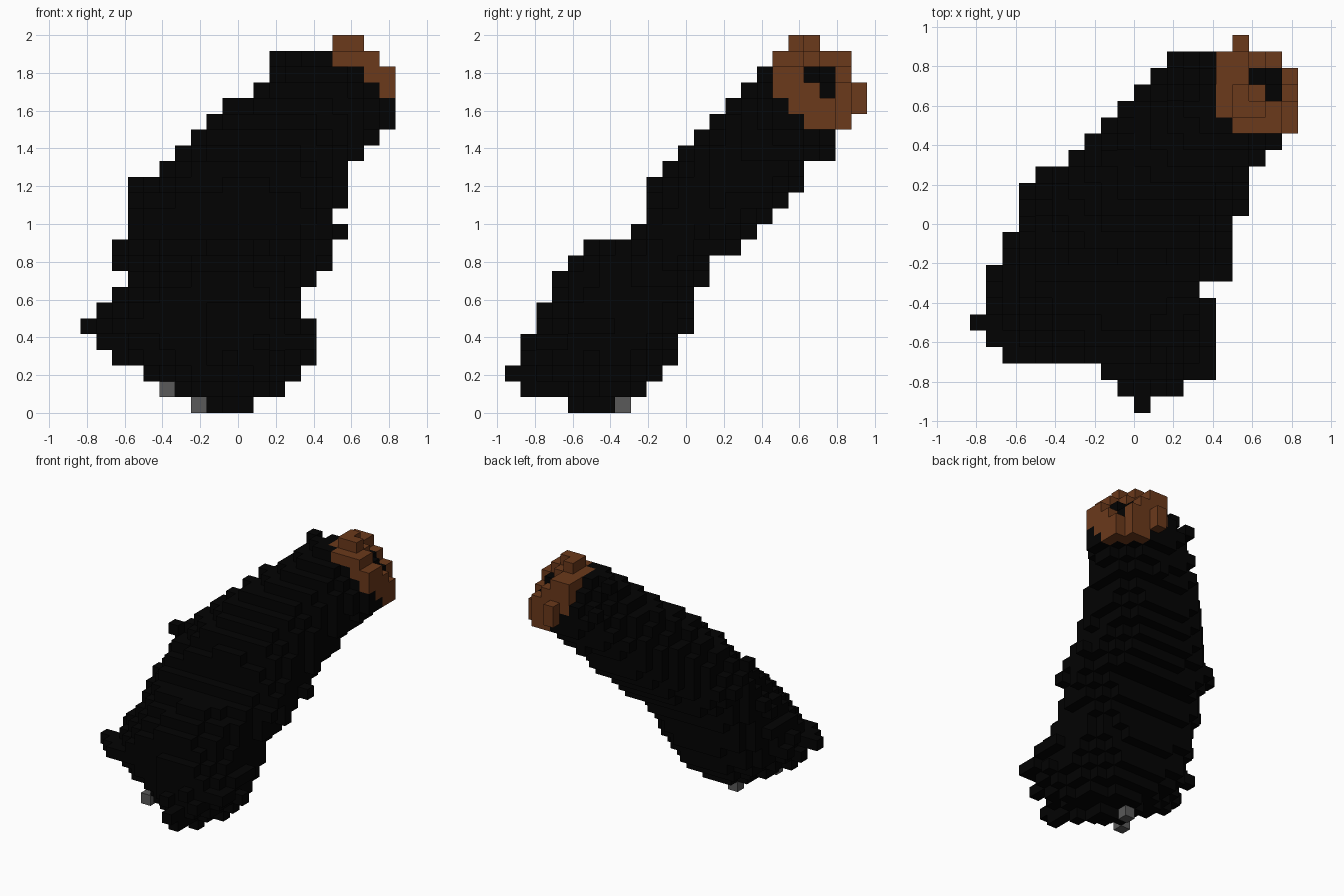
import bpy, bmesh
from itertools import product
from mathutils import Vector

if "Cube" in bpy.data.objects:
    bpy.data.objects.remove(bpy.data.objects["Cube"])

S = 1 / 12  # block size
NX, NY, NZ = 20, 23, 24

# Outline profiles in blocks, as (start, end) pairs
FRONT = [(7, 11), (5, 13), (4, 14), (2, 15), (1, 15), (0, 15), (1, 14), (2, 14),
         (3, 15), (2, 16), (2, 16), (3, 17), (3, 16), (3, 17), (3, 17), (5, 17),
         (6, 18), (7, 19), (8, 20), (9, 20), (11, 20), (12, 20), (12, 19), (16, 18)]
SIDE = [(4, 8), (1, 9), (0, 10), (1, 11), (1, 11), (2, 12), (2, 12), (3, 12),
        (3, 13), (4, 13), (5, 15), (8, 16), (9, 17), (9, 18), (9, 19), (10, 19),
        (11, 21), (12, 21), (13, 22), (14, 23), (15, 23), (16, 22), (17, 22), (18, 20)]
PLAN = [(10, 11), (9, 13), (8, 15), (2, 15), (1, 15), (0, 15), (1, 15), (1, 14),
        (1, 16), (2, 16), (2, 16), (3, 16), (3, 17), (3, 17), (4, 17), (6, 18),
        (7, 19), (8, 20), (9, 20), (10, 20), (11, 20), (12, 19), (16, 17)]
STUDS = {(5, 4, 1), (7, 7, 0)}
DIRS = [Vector(d) for d in ((1, 0, 0), (-1, 0, 0), (0, 1, 0), (0, -1, 0), (0, 0, 1), (0, 0, -1))]


def inside(pair, v):
    return pair[0] <= v < pair[1]


def hollow(x, y, z):
    """Slanted end face, the socket sunk into it and the notch before it."""
    return (x + y + z > 59 or (y == 20 and x + z >= 39)
            or (y == 19 and x + z >= 40) or (y == 16 and x + z >= 39))


def diagonal(x, y, z):
    """Limits of the leaning shape along the horizontal diagonal."""
    low = z if z <= 10 else 2.2 * z - 17.6
    return x + y >= low - 0.5 * (z > 10) and (z > 16 or x + y <= 19 + z)


def beside_stud(x, y, z):
    return (x, z) in ((5, 1), (7, 0)) and (x, y, z) not in STUDS


blocks = {(x, y, z) for x, y, z in product(range(NX), range(NY), range(NZ))
          if inside(FRONT[z], x) and inside(SIDE[z], y) and inside(PLAN[y], x)
          and diagonal(x, y, z) and not hollow(x, y, z) and not beside_stud(x, y, z)}


def neighbours(b):
    return [(b[0] + int(d.x), b[1] + int(d.y), b[2] + int(d.z)) for d in DIRS]


def lines(b):
    """The three axis lines through a block."""
    return [(a,) + b[:a] + b[a + 1:] for a in range(3)]


# Round the sharp edges while keeping the outlines
OFFSETS = list(product(range(-2, 3), repeat=3))
counts = {}
for b in blocks:
    for k in lines(b):
        counts[k] = counts.get(k, 0) + 1
for step in range(3):
    sharp = []
    for b in blocks:
        if b in STUDS or (b[0] >= 15 and b[1] >= 17 and b[2] >= 18):
            continue
        if all(n in blocks for n in neighbours(b)):
            continue
        mass = sum((b[0] + i, b[1] + j, b[2] + k) in blocks for i, j, k in OFFSETS)
        if mass < 57:
            sharp.append((mass, b))
    for mass, b in sorted(sharp):
        if all(counts[k] > 1 for k in lines(b)):
            blocks.discard(b)
            for k in lines(b):
                counts[k] -= 1


# Sort the blocks into parts
def part_of(b):
    x, y, z = b
    if b in STUDS:
        return "base_studs"
    socket = b == (18, 19, 21) or (y == 20 and x + z == 38 and x in (17, 18))
    if x >= 15 and y >= 17 and x + y + 1.1 * z > 57.15 and not socket:
        return "end_cap"
    return "main_body"


def material(name, rgb):
    m = bpy.data.materials.new(name)
    m.use_nodes = True
    m.diffuse_color = (*rgb, 1)
    m.node_tree.nodes["Principled BSDF"].inputs["Base Color"].default_value = (*rgb, 1)
    return m


MATS = {"main_body": material("black", (0.0008, 0.0008, 0.0008)),
        "end_cap": material("brown", (0.147, 0.041, 0.011)),
        "base_studs": material("grey", (0.1, 0.1, 0.1))}


# Build one mesh per part from the exposed block sides
def build(name):
    bm = bmesh.new()
    for b in sorted(blocks):
        if part_of(b) != name:
            continue
        centre = Vector((b[0] + 0.5 - NX / 2, b[1] + 0.5 - NY / 2, b[2] + 0.5))
        for d, n in zip(DIRS, neighbours(b)):
            if n in blocks:
                continue
            u = Vector((d.y, d.z, d.x))
            w = d.cross(u)
            bm.faces.new([bm.verts.new((centre + 0.5 * (d + i * u + j * w)) * S)
                          for i, j in ((-1, -1), (1, -1), (1, 1), (-1, 1))])
    bmesh.ops.remove_doubles(bm, verts=bm.verts, dist=S * 0.01)
    mesh = bpy.data.meshes.new(name)
    bm.to_mesh(mesh)
    bm.free()
    mesh.materials.append(MATS[name])
    bpy.context.collection.objects.link(bpy.data.objects.new(name, mesh))


for part in MATS:
    build(part)
